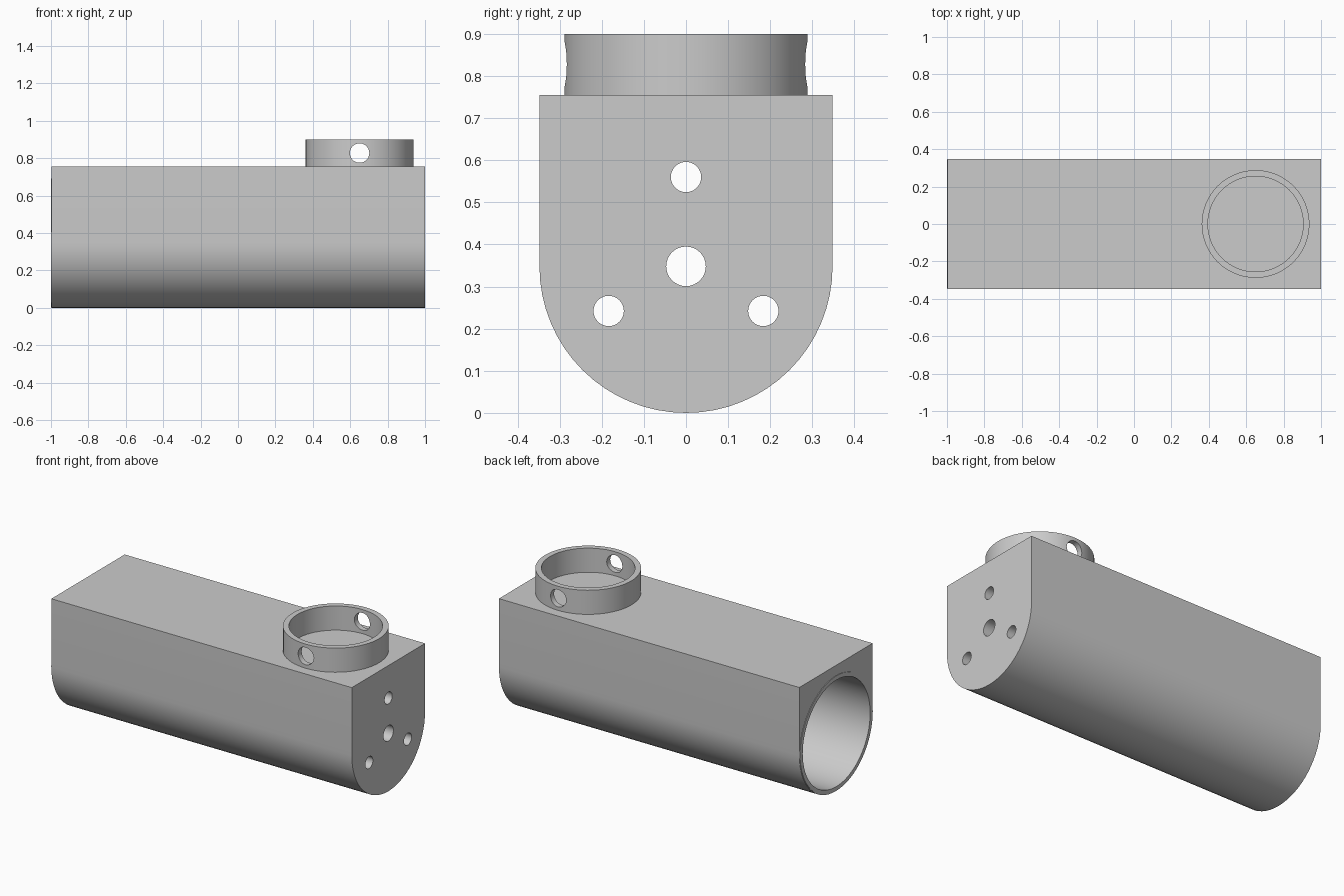
import bpy, math
from mathutils import Matrix

cube = bpy.data.objects.get("Cube")
if cube:
    bpy.data.objects.remove(cube, do_unlink=True)

grey = bpy.data.materials.new("plain grey")
grey.use_nodes = True
colour = (0.6, 0.6, 0.6, 1)
grey.diffuse_color = colour
grey.node_tree.nodes["Principled BSDF"].inputs["Base Color"].default_value = colour

RADIUS, TOP, END_WALL = 0.348, 0.755, 0.1
AXIS_Z = RADIUS
RING_X, RING_Z = 0.65, 0.828
TURN = {"x": Matrix.Rotation(math.pi / 2, 4, "Y"),
        "y": Matrix.Rotation(math.pi / 2, 4, "X"),
        "z": Matrix.Identity(4)}


def cylinder(name, axis, centre, radius, length, sides=64):
    bpy.ops.mesh.primitive_cylinder_add(vertices=sides, radius=radius, depth=length)
    ob = bpy.context.object
    ob.name = name
    ob.data.transform(Matrix.Translation(centre) @ TURN[axis])
    ob.data.materials.append(grey)
    return ob


def combine(target, tool, operation="DIFFERENCE"):
    tool.hide_render = True
    mod = target.modifiers.new(tool.name, "BOOLEAN")
    mod.operation, mod.solver, mod.object = operation, "EXACT", tool
    bpy.context.view_layer.objects.active = target
    bpy.ops.object.modifier_apply(modifier=mod.name)
    bpy.data.objects.remove(tool, do_unlink=True)


def finish(ob):
    bpy.ops.object.select_all(action="DESELECT")
    ob.select_set(True)
    bpy.context.view_layer.objects.active = ob
    bpy.ops.object.shade_smooth_by_angle(angle=math.radians(30))


# Housing: half-round trough profile with a flat top, extruded along x
steps = 32
profile = [(RADIUS, TOP), (-RADIUS, TOP)]
for i in range(steps + 1):
    a = math.pi + math.pi * i / steps
    profile.append((RADIUS * math.cos(a), AXIS_Z + RADIUS * math.sin(a)))
n = len(profile)
verts = [(x, y, z) for x in (-0.997, 1) for y, z in profile]
faces = [tuple(reversed(range(n))), tuple(range(n, 2 * n))]
faces += [(i, (i + 1) % n, n + (i + 1) % n, n + i) for i in range(n)]
mesh = bpy.data.meshes.new("housing")
mesh.from_pydata(verts, [], faces)
mesh.materials.append(grey)
housing = bpy.data.objects.new("housing", mesh)
bpy.context.collection.objects.link(housing)

# Slight lip around the open end, then the deep bore
combine(housing, cylinder("lip", "x", (-0.95, 0, AXIS_Z), 0.345, 0.1), "UNION")
bore_end = 1 - END_WALL
combine(housing, cylinder("bore", "x", ((bore_end - 1.2) / 2, 0, AXIS_Z),
                          0.32, bore_end + 1.2))

# Shaft hole and three screw holes through the closed end
combine(housing, cylinder("shaft_hole", "x", (1, 0, AXIS_Z), 0.047, 0.5, 32))
for k in range(3):
    a = math.pi / 2 + k * math.tau / 3
    spot = (1, 0.212 * math.cos(a), AXIS_Z + 0.212 * math.sin(a))
    combine(housing, cylinder("screw_hole", "x", spot, 0.036, 0.5, 32))
finish(housing)

# Collar ring on top with a cross-drilled pin hole
height = 0.9 - TOP
collar = cylinder("collar", "z", (RING_X, 0, TOP + height / 2), 0.288, height)
combine(collar, cylinder("collar_bore", "z", (RING_X, 0, RING_Z), 0.255, 0.5))
combine(collar, cylinder("pin_hole", "y", (RING_X, 0, RING_Z), 0.052, 1, 32))
finish(collar)
